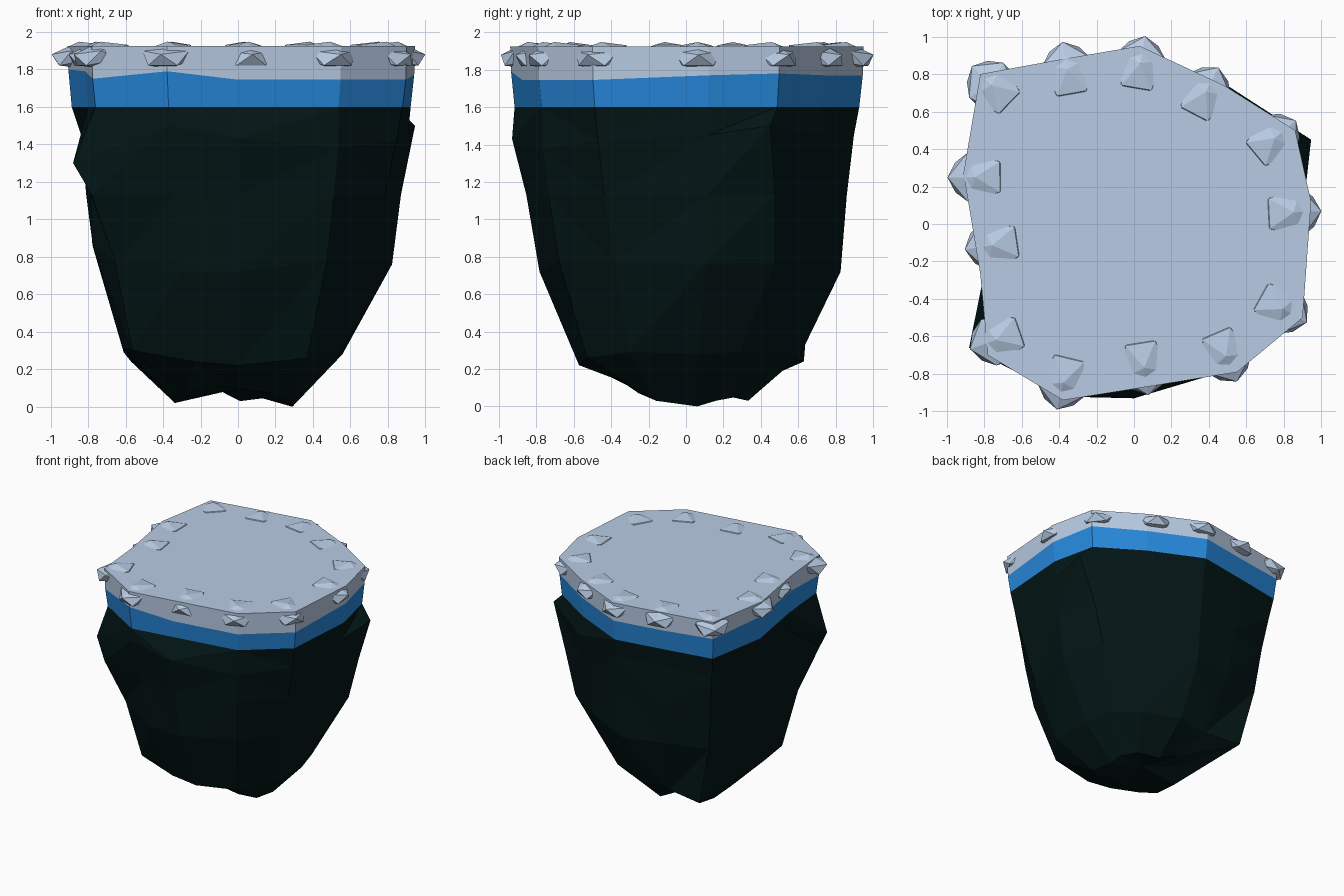
import bpy, bmesh, math
from mathutils import Matrix, Vector

if "Cube" in bpy.data.objects:
    bpy.data.objects.remove(bpy.data.objects["Cube"])


def material(name, color):
    m = bpy.data.materials.new(name)
    m.diffuse_color = (*color, 1)
    m.use_nodes = True
    m.node_tree.nodes["Principled BSDF"].inputs["Base Color"].default_value = m.diffuse_color
    return m


STONE = material("pale_stone", (0.48, 0.6, 0.77))
BLUE = material("blue", (0.02, 0.25, 0.72))
ROCK = material("dark_rock", (0.001, 0.008, 0.008))

# Plan outline of the platform, counter-clockwise
OUTLINE = [(.945, .12), (.86, .50), (.48, .74), (.03, .95), (-.38, .88),
           (-.82, .80), (-.91, .27), (-.82, -.27), (-.78, -.70),
           (-.38, -.94), (0, -.88), (.55, -.79), (.90, -.50)]
SEAM_Z = [1.77, 1.78, 1.77, 1.77, 1.77, 1.78, 1.80,
          1.79, 1.75, 1.79, 1.745, 1.745, 1.745]
N = len(OUTLINE)


def ring(factors, heights):
    """Outline scaled per corner, at one height or a height per corner."""
    if not isinstance(factors, list):
        factors = [factors] * N
    if not isinstance(heights, list):
        heights = [heights] * N
    return [(x * f, y * f, z) for (x, y), f, z in zip(OUTLINE, factors, heights)]


def finish(name, bm, mat):
    bmesh.ops.recalc_face_normals(bm, faces=bm.faces)
    mesh = bpy.data.meshes.new(name)
    bm.to_mesh(mesh)
    bm.free()
    mesh.materials.append(mat)
    ob = bpy.data.objects.new(name, mesh)
    bpy.context.collection.objects.link(ob)
    return ob


def loft(name, rings, mat, tip=None):
    """Skin stacked rings from top to bottom; close with caps or a tip point."""
    bm = bmesh.new()
    loops = [[bm.verts.new(p) for p in r] for r in rings]
    for a, b in zip(loops, loops[1:]):
        for i in range(N):
            j = (i + 1) % N
            if tip:  # faceted rock, alternating diagonals
                if i % 2:
                    bm.faces.new((a[i], b[i], b[j]))
                    bm.faces.new((a[i], b[j], a[j]))
                else:
                    bm.faces.new((a[i], b[i], a[j]))
                    bm.faces.new((b[i], b[j], a[j]))
            else:
                bm.faces.new((a[i], b[i], b[j], a[j]))
    bm.faces.new(loops[0])
    if tip:
        t = bm.verts.new(tip)
        for i in range(N):
            bm.faces.new((loops[-1][i], t, loops[-1][(i + 1) % N]))
    else:
        bm.faces.new(loops[-1])
    return finish(name, bm, mat)


# Stone slab and the blue band beneath it
seam = ring(.995, SEAM_Z)
base = ring(.975, 1.6)
loft("stone_slab", [ring(1, 1.925), seam], STONE)
loft("blue_band", [seam, base], BLUE)

# Rock body: shoulder, chest, waist, lower and foot rings
shoulder = ring([.96, 1, 1.01, .945, .95, .94, .92, .96, 1, .98, 1, .97, .94],
                [1.45, 1.5, 1.45, 1.45, 1.45, 1.42, 1.45, 1.45, 1.3, 1.5, 1.43, 1.38, 1.42])
shoulder[1] = (.945, .45, 1.5)
shoulder[8] = (-.88, -.66, 1.3)
shoulder[10] = (0, -.93, 1.43)
chest = ring([.92, .95, .94, .905, .93, .89, .89, .96, 1, .88, .97, .93, .87], 1.13)
waist = ring([.87, .90, .88, .87, .88, .84, .85, .95, .84, .81, .89, .86, .77],
             [.76, .77, .75, .72, .75, .75, .85, .88, .77, .72, .72, .78, .77])
waist[1] = (.72, .475, .77)
lower = ring([.59, .58, .65, .64, .66, .71, .67, .75, .72, .60, .65, .67, .61],
             [.28, .29, .28, .27, .25, .24, .28, .31, .30, .24, .22, .26, .29])
lower[5] = (-.57, .63, .24)
lower[6] = (-.61, .30, .29)
foot = ring([.31, .32, .36, .35, .38, .30, .37, .42, .36, .29, .29, .32, .32],
            [.01, .03, .05, .03, .11, .09, .02, .04, .08, .11, .10, .07, .03])
foot[0] = (.29, .06, 0)
loft("rock_body", [base, shoulder, chest, waist, lower, foot], ROCK, (-.03, .06, .09))


def outward(p):
    """Outline normal near a point, blended over the closest edges."""
    n = Vector((0, 0))
    for i in range(N):
        a, b = Vector(OUTLINE[i]), Vector(OUTLINE[(i + 1) % N])
        e = b - a
        t = min(1, max(0, (p - a).dot(e) / e.length_squared))
        d = (p - a - e * t).length
        n += Vector((e.y, -e.x)).normalized() / (d + .01) ** 3
    return n.normalized()


# Faceted stones set around the rim, one point facing outward
STUDS = [(.03, .83), (.37, .68), (.73, .44), (.825, .06), (.77, -.44),
         (.48, -.68), (.05, -.74), (-.37, -.82), (-.71, -.61), (-.73, -.11),
         (-.82, .25), (-.74, .72), (-.35, .80)]
for k, s in enumerate(STUDS):
    p = Vector(s)
    n = outward(p)
    p += n * .015
    bm = bmesh.new()
    bmesh.ops.create_icosphere(bm, subdivisions=1, radius=1)
    bmesh.ops.transform(bm, verts=bm.verts, matrix=(
        Matrix.Translation((p.x, p.y, 1.876))
        @ Matrix.Rotation(math.atan2(n.y, n.x), 4, 'Z')
        @ Matrix.Rotation(.18, 4, 'Y')
        @ Matrix.Diagonal((.175, .152, .073, 1))))
    finish(f"rim_stone_{k + 1}", bm, STONE)
